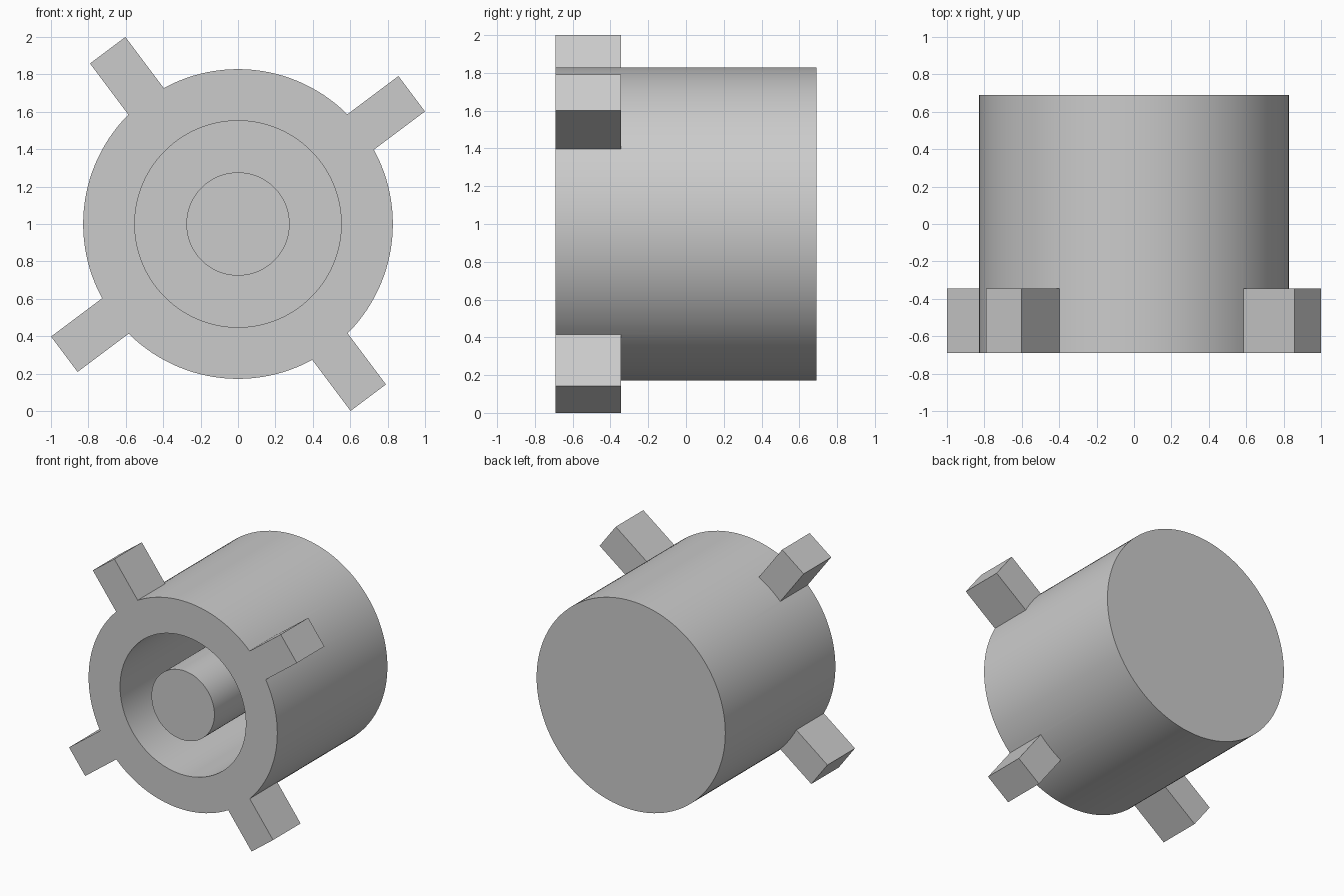
import bpy, bmesh, math
from mathutils import Matrix, Vector

if "Cube" in bpy.data.objects:
    bpy.data.objects.remove(bpy.data.objects["Cube"])

UNIT = 0.276                 # wall thickness and post radius
FRONT, BACK = -2.5 * UNIT, 2.5 * UNIT
FLOOR = BACK - UNIT
CENTRE = 1.0
LUG_DEPTH = 1.25 * UNIT
LUG_IN, LUG_OUT, LUG_WIDTH = 0.65, 1.161, 0.236

grey = bpy.data.materials.new("plain grey")
grey.use_nodes = True
colour = (0.6, 0.6, 0.6, 1)
grey.diffuse_color = colour
grey.node_tree.nodes["Principled BSDF"].inputs["Base Color"].default_value = colour


def add_object(name, bm):
    bmesh.ops.recalc_face_normals(bm, faces=bm.faces)
    mesh = bpy.data.meshes.new(name)
    bm.to_mesh(mesh)
    bm.free()
    mesh.materials.append(grey)
    obj = bpy.data.objects.new(name, mesh)
    bpy.context.collection.objects.link(obj)
    return obj


# Cup with a solid back and a central post flush with the rim
bm = bmesh.new()
profile = [(0, BACK), (3 * UNIT, BACK), (3 * UNIT, FRONT), (2 * UNIT, FRONT),
           (2 * UNIT, FLOOR), (UNIT, FLOOR), (UNIT, FRONT), (0, FRONT)]
verts = [bm.verts.new((r, y, CENTRE)) for r, y in profile]
edges = [bm.edges.new(pair) for pair in zip(verts, verts[1:])]
bmesh.ops.spin(bm, geom=verts + edges, cent=(0, 0, CENTRE), axis=(0, 1, 0),
               angle=math.tau, steps=128)
bmesh.ops.remove_doubles(bm, verts=bm.verts, dist=0.0005)
flat = [e for e in bm.edges if len(e.link_faces) == 2 and e.calc_face_angle() < 0.001]
bmesh.ops.dissolve_edges(bm, edges=flat, use_verts=False)
loose = [v for v in bm.verts if not v.link_faces]
bmesh.ops.delete(bm, geom=loose, context="VERTS")
cup = add_object("cup_with_post", bm)

# Four square lugs around the front rim
bm = bmesh.new()
size = Vector((LUG_OUT - LUG_IN, LUG_DEPTH, LUG_WIDTH))
middle = Vector(((LUG_OUT + LUG_IN) / 2, FRONT + LUG_DEPTH / 2, 0))
tilt = math.atan2(3, 4)
for i in range(4):
    turn = Matrix.Rotation(-tilt - i * math.pi / 2, 4, "Y")
    place = Matrix.Translation((0, 0, CENTRE)) @ turn @ Matrix.Translation(middle)
    bmesh.ops.create_cube(bm, size=1, matrix=place @ Matrix.Diagonal(size).to_4x4())
lugs = add_object("rim_lugs", bm)

# Join the lugs to the rim as one clean solid
join = cup.modifiers.new("join lugs", "BOOLEAN")
join.operation = "UNION"
join.solver = "EXACT"
join.object = lugs
bpy.ops.object.select_all(action="DESELECT")
cup.select_set(True)
bpy.context.view_layer.objects.active = cup
bpy.ops.object.modifier_apply(modifier=join.name)
bpy.data.objects.remove(lugs)
bpy.ops.object.shade_smooth_by_angle(angle=math.radians(30))
